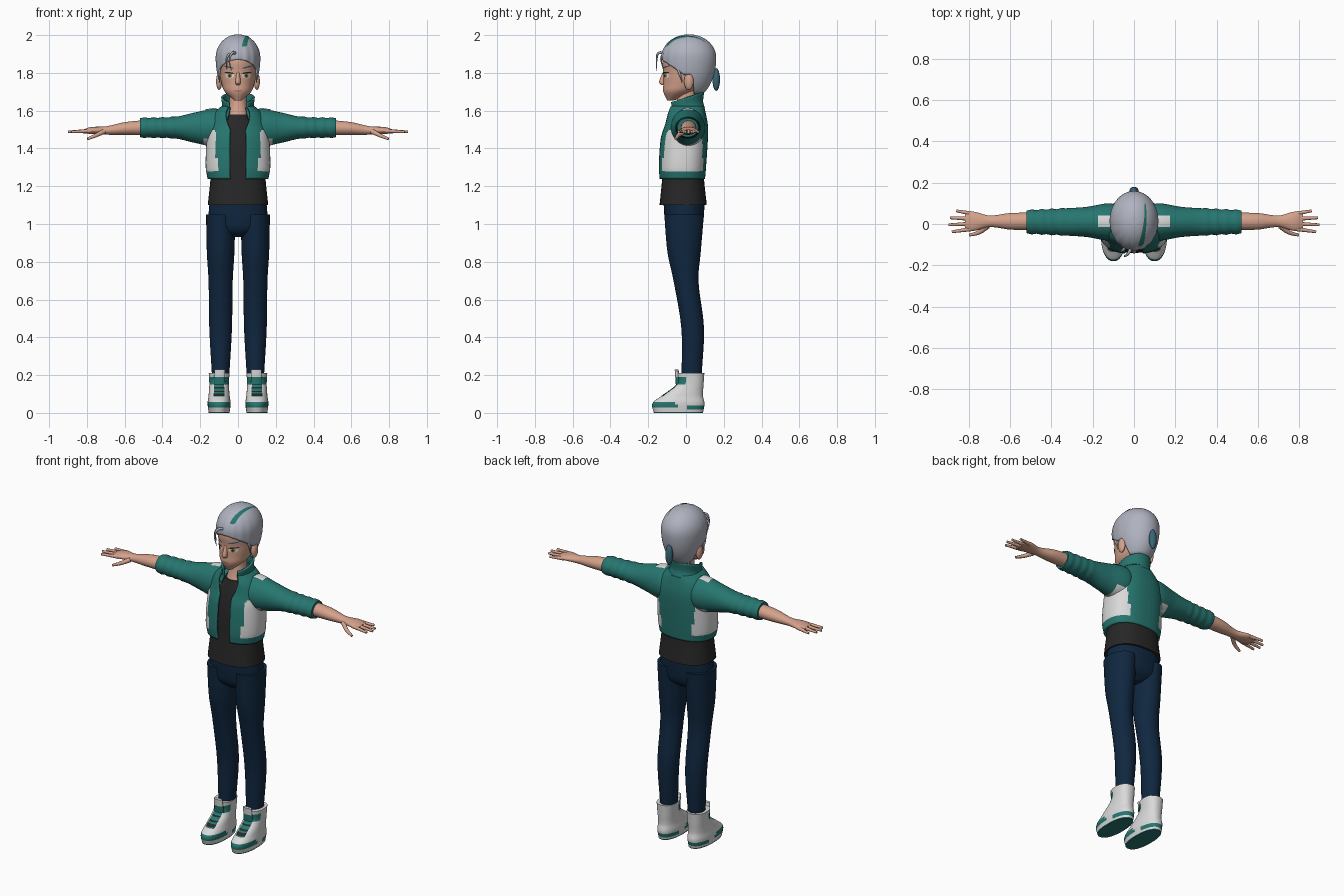
import bpy, bmesh
from math import sin, cos, pi, sqrt, copysign, radians
from mathutils import Vector
from mathutils.bvhtree import BVHTree

default_cube = bpy.data.objects.get("Cube")
if default_cube:
    bpy.data.objects.remove(default_cube)


def material(name, red, green, blue):
    mat = bpy.data.materials.new(name)
    mat.use_nodes = True
    colour = (red, green, blue, 1)
    mat.diffuse_color = colour
    mat.node_tree.nodes["Principled BSDF"].inputs["Base Color"].default_value = colour
    return mat


SKIN = material("skin", .66, .36, .26)
HAIR = material("silver hair", .43, .45, .52)
TEAL = material("teal", .02, .18, .16)
WHITE = material("white", .7, .7, .7)
BLACK = material("black", .02, .02, .02)
NAVY = material("navy", .005, .02, .05)
BLUE = material("dark blue hair", .04, .13, .18)
AMBER = material("amber", .35, .25, .1)
LIP = material("lip", .4, .14, .1)


def add_mirror(ob):
    ob.modifiers.new("mirror", 'MIRROR').use_mirror_merge = False


def finish(name, bm, mats, rule=None, mirror=False, thick=0):
    """Turn a bmesh into a smooth object, colouring faces by a rule."""
    bmesh.ops.recalc_face_normals(bm, faces=bm.faces)
    if rule:
        for face in bm.faces:
            face.material_index = rule(face.calc_center_median())
    mesh = bpy.data.meshes.new(name)
    bm.to_mesh(mesh)
    bm.free()
    for mat in mats:
        mesh.materials.append(mat)
    ob = bpy.data.objects.new(name, mesh)
    bpy.context.collection.objects.link(ob)
    bpy.ops.object.select_all(action='DESELECT')
    ob.select_set(True)
    bpy.context.view_layer.objects.active = ob
    bpy.ops.object.shade_smooth_by_angle(angle=radians(50))
    if thick:
        solidify = ob.modifiers.new("thickness", 'SOLIDIFY')
        solidify.thickness, solidify.offset = thick, 0
    if mirror:
        add_mirror(ob)
    return ob


def sample(rows, t):
    """Smooth interpolation of rows (position, values...) at position t."""
    last = len(rows) - 1
    i = max(k for k in range(last) if k == 0 or rows[k][0] <= t)
    before, a, b, after = rows[max(i - 1, 0)], rows[i], rows[i + 1], rows[min(i + 2, last)]
    span = b[0] - a[0]
    s = (t - a[0]) / span
    ease = s * s * (3 - 2 * s)
    values = []
    for p, u, v, q in list(zip(before, a, b, after))[1:]:
        slope_in = (v - p) / (b[0] - before[0]) * span
        slope_out = (q - u) / (after[0] - a[0]) * span
        values.append(u + (v - u) * ease + s * (1 - s) * ((1 - s) * slope_in - s * slope_out))
    return values


def skin_grid(bm, grid, closed):
    for lower, upper in zip(grid, grid[1:]):
        count = len(lower)
        for i in range(count if closed else count - 1):
            j = (i + 1) % count
            corners = (lower[i], lower[j], upper[j], upper[i])
            if all(corners):
                bm.faces.new(corners)


def loft(name, axis, rows, mats, rule=None, side=0, sides=48, steps=6, square=2.0,
         gap=None, tilt=0, fold=None, **options):
    """Rows are (position on axis, centre, two radii); gap opens the front."""
    bm, grid = bmesh.new(), []
    places = [a[0] + (b[0] - a[0]) * i / steps for a, b in zip(rows, rows[1:])
              for i in range(steps)]
    for t in places + [rows[-1][0]]:
        centre, wide, deep = sample(rows, t)
        swell = fold(t) if fold else 1
        opening = gap(t) if gap else 0
        ring = []
        for i in range(sides):
            turn = i / (sides - 1 if gap else sides)
            a = opening - pi / 2 + 2 * (pi - opening) * turn
            u = side + swell * wide * copysign(abs(cos(a)) ** (2 / square), cos(a))
            v = centre + swell * deep * copysign(abs(sin(a)) ** (2 / square), sin(a))
            ring.append(bm.verts.new((t, u, v) if axis == 'x' else (u, v, t + tilt * v)))
        grid.append(ring)
    skin_grid(bm, grid, not gap)
    if not gap:
        bm.faces.new(grid[0])
        bm.faces.new(grid[-1])
    return finish(name, bm, mats, rule, **options)


def drape(name, mat, target, shape, way, lift, across=32, along=4, mirror=False):
    """Thin painted patch: the grid shape(u, v) is dropped on the target along way."""
    source, bm, grid = bmesh.new(), bmesh.new(), []
    source.from_mesh(target.data)
    tree, way = BVHTree.FromBMesh(source), Vector(way)
    for j in range(along + 1):
        hits = [tree.ray_cast(Vector(shape(i / across, j / along)), way)[0]
                for i in range(across + 1)]
        grid.append([bm.verts.new(hit - way * lift) if hit else None for hit in hits])
    source.free()
    skin_grid(bm, grid, False)
    return finish(name, bm, [mat], mirror=mirror)


def strand(name, mat, size, points, tip=.2, mirror=False):
    """Tapered round curve, for fingers and locks of hair."""
    curve = bpy.data.curves.new(name, 'CURVE')
    curve.dimensions, curve.bevel_depth, curve.use_fill_caps = '3D', size, True
    spline = curve.splines.new('BEZIER')
    spline.bezier_points.add(len(points) - 1)
    for i, (knot, place) in enumerate(zip(spline.bezier_points, points)):
        knot.co = place
        knot.radius = 1 - (1 - tip) * i / (len(points) - 1)
        knot.handle_left_type = knot.handle_right_type = 'AUTO'
    curve.materials.append(mat)
    ob = bpy.data.objects.new(name, curve)
    bpy.context.collection.objects.link(ob)
    if mirror:
        add_mirror(ob)


def ball(name, mat, place, size, mirror=False):
    bm = bmesh.new()
    bmesh.ops.create_uvsphere(bm, u_segments=20, v_segments=12, radius=1)
    bmesh.ops.scale(bm, vec=size, verts=bm.verts)
    bmesh.ops.translate(bm, vec=place, verts=bm.verts)
    finish(name, bm, [mat], mirror=mirror)


# Head, nose, ears and neck
head = loft("head", 'z', [(1.655, -.08, .02, .02), (1.7, -.04, .07, .08), (1.74, -.015, .086, .105),
                          (1.8, 0, .097, .12), (1.88, .005, .1, .125), (1.98, .01, .04, .05)], [SKIN])
loft("nose", 'z', [(1.735, -.12, .01, .01), (1.75, -.125, .014, .018), (1.81, -.11, .007, .01)], [SKIN])
ball("ears", SKIN, (.1, .015, 1.755), (.016, .025, .045), mirror=True)
loft("neck", 'z', [(1.52, -.01, .075, .075), (1.63, 0, .048, .052), (1.73, .01, .048, .055)], [SKIN])


# Painted face
def disc(x, z, wide, high, slope=0):
    def shape(u, v):
        right = v * wide * cos(2 * pi * u)
        return x + right, -1, z + v * high * sin(2 * pi * u) + slope * right
    return shape


def paint(name, mat, shape, lift, mirror=True):
    drape(name, mat, head, shape, (0, 1, 0), lift, mirror=mirror)


paint("eye_whites", WHITE, disc(.044, 1.785, .023, .014), .002)
paint("irises", AMBER, disc(.044, 1.785, .012, .013), .004)
paint("pupils", BLACK, disc(.044, 1.785, .006, .007), .006)
paint("lash_lines", BLACK, disc(.045, 1.8, .026, .004, slope=.1), .006)
paint("eyebrows", BLUE, disc(.047, 1.83, .028, .004, slope=.25), .003)
paint("mouth", LIP, disc(0, 1.705, .023, .003), .002, mirror=False)

# Swept-back hair: an egg whose rim follows the hairline, with combed ridges
bm, grid = bmesh.new(), []
layers, spokes, middle = 24, 96, 1.88
for j in range(layers + 1):
    ring = []
    for i in range(spokes):
        a = 2 * pi * i / spokes
        back = sin(a)
        rim = 1.79 + .1 * max(0, -back - .2) - .1 * min(1, max(0, 4 * back - .4))
        z = rim + (1.999 - rim) * sin(pi / 2 * j / layers)
        round_off = sqrt(1 - ((z - middle) / (.12 if z > middle else .22)) ** 2)
        ridge = 1 + .012 * cos(16 * a) * (1 - j / layers) * max(0, .3 - back)
        reach = round_off * ridge
        ring.append(bm.verts.new((.114 * reach * cos(a), .015 + .141 * reach * back, z)))
    grid.append(ring)
skin_grid(bm, grid, True)
bm.faces.new(grid[-1])
hair = finish("hair", bm, [HAIR], thick=.008)


def streak(u, v):
    return .03 + .026 * sin(2 * u) + (v - .5) * .022 * (1.2 - u), .22 * u - .12, 3


drape("hair_streak", TEAL, hair, streak, (0, 0, -1), .008, across=60)
ball("hair_tie", BLUE, (0, .14, 1.82), (.013, .016, .013))
ball("ponytail", BLUE, (0, .16, 1.765), (.022, .02, .06))
strand("forelock", HAIR, .009, [(-.01, -.11, 1.9), (-.03, -.145, 1.905),
                                (-.045, -.155, 1.87), (-.035, -.155, 1.81)])
strand("small_forelock", HAIR, .009, [(-.03, -.1, 1.9), (-.055, -.128, 1.89), (-.06, -.122, 1.82)])
strand("temple_locks", HAIR, .011, [(.09, -.05, 1.85), (.1, -.035, 1.8), (.097, -.02, 1.75)],
       mirror=True)

# Shirt and trousers
loft("shirt", 'z', [(1.1, -.015, .16, .125), (1.25, -.015, .145, .11), (1.4, -.01, .142, .104),
                    (1.5, 0, .12, .095), (1.58, 0, .06, .07)], [BLACK], square=2.4)
loft("trouser_seat", 'z', [(.93, -.01, .04, .05), (.96, -.01, .13, .085), (1, -.01, .155, .1),
                           (1.13, -.01, .15, .11)], [NAVY], square=2.3)
loft("trouser_legs", 'z', [(.2, .03, .046, .053), (.45, .035, .06, .06), (.7, 0, .064, .066),
                           (.85, -.01, .073, .088), (1.05, -.01, .077, .105)], [NAVY],
     side=.092, mirror=True)


# Open jacket with white side panels, and its collar
def jacket_colour(c):
    front_edge = .115 if c.z > 1.36 else .098
    return int(1.275 < c.z < 1.5 and abs(c.x) > front_edge)


loft("jacket", 'z', [(1.24, -.02, .155, .115), (1.3, -.02, .165, .12), (1.45, -.01, .16, .12),
                     (1.52, 0, .15, .11), (1.58, 0, .125, .1), (1.62, 0, .083, .09)],
     [TEAL, WHITE], jacket_colour, sides=90, square=2.4, thick=.012,
     gap=lambda z: .2 + 3.3 * max(0, z - 1.5))
loft("collar", 'z', [(1.58, 0, .1, .095), (1.62, 0, .08, .085), (1.67, 0, .083, .09)], [TEAL],
     gap=lambda z: .6, tilt=.32, thick=.012)

# Sleeves with folds towards the cuff, then shoulder patches
sleeves = loft("sleeves", 'x', [(.06, 1.515, .075, .08), (.12, 1.51, .09, .1), (.23, 1.51, .073, .08),
                                (.33, 1.51, .066, .058), (.52, 1.51, .057, .052)],
               [TEAL, WHITE], lambda c: int(c.z < 1.45 and c.x < .18), side=.01, steps=16,
               fold=lambda x: 1 + .04 * sin(130 * x) * (x > .34), mirror=True)
drape("shoulder_patches", WHITE, sleeves, lambda u, v: (.115 + .06 * u, .055 * v - .015, 3),
      (0, 0, -1), .004, mirror=True)

# Forearms running into palms, then fingers and thumbs
loft("forearms", 'x', [(.49, 1.51, .042, .04), (.6, 1.505, .04, .034), (.7, 1.495, .028, .022),
                       (.78, 1.495, .047, .018), (.82, 1.49, .038, .01)], [SKIN],
     side=.013, mirror=True)
for i, finger in enumerate(("index", "middle", "ring", "little")):
    offset = i - 1.5
    tip_x = .9 - .012 * (i - 1.2) ** 2
    strand(finger + "_fingers", SKIN, .011, [(.78, .013 + .024 * offset, 1.493),
           (tip_x, .013 + .034 * offset, 1.488)], tip=.6, mirror=True)
strand("thumbs", SKIN, .014, [(.71, -.01, 1.49), (.75, -.04, 1.47), (.797, -.054, 1.45)],
       tip=.5, mirror=True)


# High-top shoes: teal soles, bands and straps, black laces
def shoe_colour(c):
    toe_band = c.y < -.05 and .03 < c.z < .06
    heel_band = c.y > 0 and .015 < c.z < .04
    strap = c.y < 0 and .15 < c.z < .19
    if c.z < .005 or toe_band or heel_band or strap:
        return 1
    laced = c.y < -.02 and abs(c.x - .1) < .027 and .085 < c.z < .15
    return 1 + int(c.z * 100) % 2 if laced else 0


loft("shoes", 'z', [(0, -.04, .055, .13), (.05, -.04, .061, .138), (.09, -.02, .056, .11),
                    (.15, .02, .052, .073), (.21, .025, .055, .072)],
     [WHITE, TEAL, BLACK], shoe_colour, side=.1, sides=64, steps=9, square=2.3, mirror=True)
loft("shoe_tongues", 'z', [(.15, -.04, .03, .014), (.23, -.05, .028, .01)], [WHITE, TEAL],
     lambda c: int(c.z < .19), side=.097, mirror=True)
